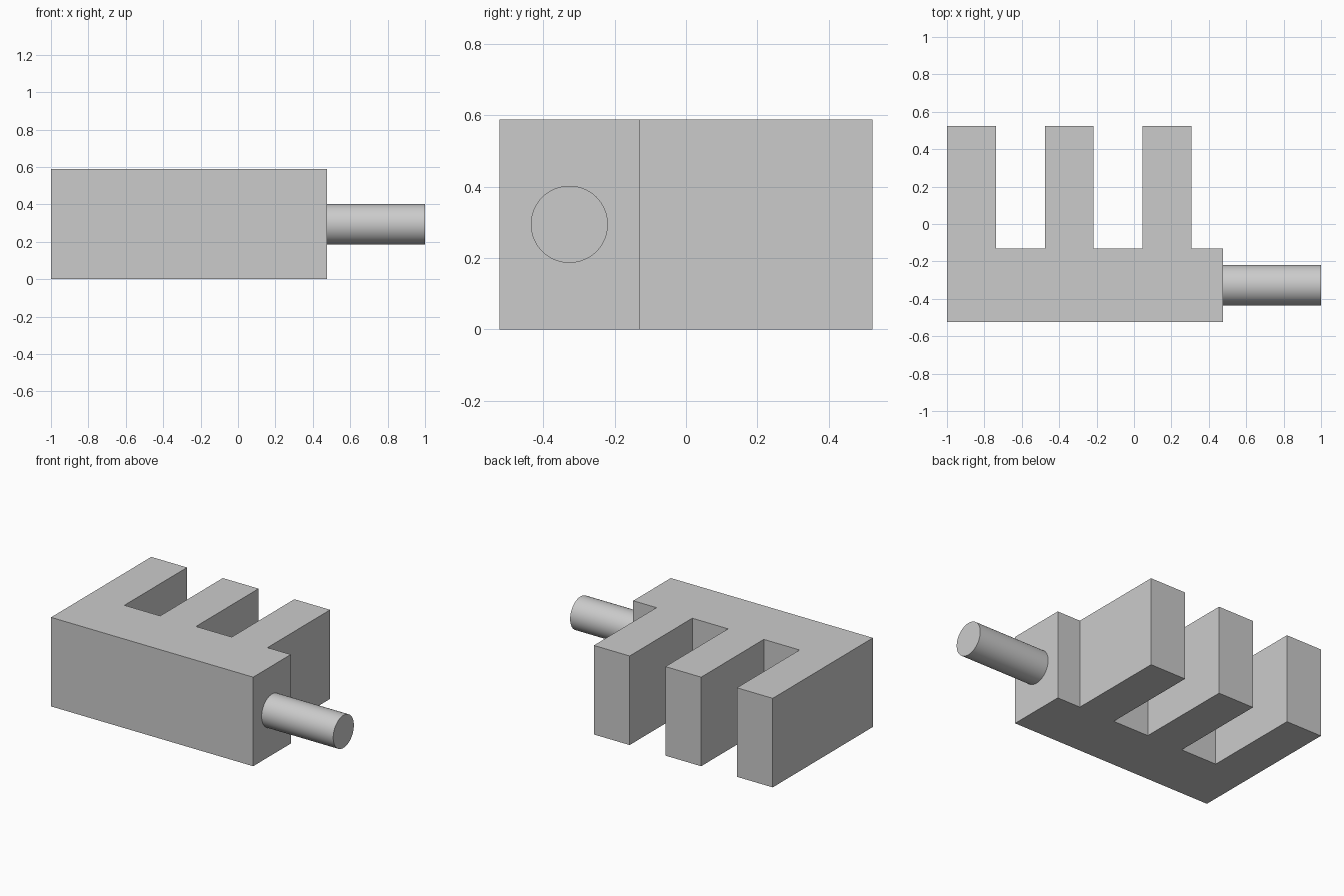
import bpy
import bmesh
from math import pi

cube = bpy.data.objects.get("Cube")
if cube:
    bpy.data.objects.remove(cube, do_unlink=True)

# Layout
U = 2 / 15.3                      # base unit
HEIGHT = 4.5 * U
FRONT, STEP, BACK = -4 * U, -U, 4 * U
LEFT_END, BODY_END = -1.0, -1 + 11.3 * U
FINGER, PITCH = 2 * U, 4 * U

# Single plain colour
grey = bpy.data.materials.new("light_grey")
grey.use_nodes = True
colour = (0.6, 0.6, 0.6, 1)
grey.diffuse_color = colour
grey.node_tree.nodes["Principled BSDF"].inputs["Base Color"].default_value = colour

# Comb outline: straight front edge, three fingers pointing back
outline = [(LEFT_END, FRONT), (BODY_END, FRONT), (BODY_END, STEP)]
for i in (2, 1, 0):
    x = LEFT_END + i * PITCH
    outline += [(x + FINGER, STEP), (x + FINGER, BACK), (x, BACK)]
    if i:
        outline.append((x, STEP))

# Comb block: outline extruded upward
bm = bmesh.new()
base = bm.faces.new([bm.verts.new((x, y, 0)) for x, y in outline])
top = bmesh.ops.extrude_face_region(bm, geom=[base], use_keep_orig=True)
bmesh.ops.translate(bm, vec=(0, 0, HEIGHT),
                    verts=[v for v in top["geom"] if isinstance(v, bmesh.types.BMVert)])
bmesh.ops.recalc_face_normals(bm, faces=bm.faces)
mesh = bpy.data.meshes.new("comb_block")
bm.to_mesh(mesh)
bm.free()
mesh.materials.append(grey)
block = bpy.data.objects.new("comb_block", mesh)
bpy.context.collection.objects.link(block)

# Round shaft on the end of the body
bpy.ops.mesh.primitive_cylinder_add(
    vertices=64, radius=0.108, depth=1 - BODY_END,
    location=((1 + BODY_END) / 2, (FRONT + STEP) / 2, HEIGHT / 2),
    rotation=(0, pi / 2, 0))
shaft = bpy.context.object
shaft.name = "shaft"
shaft.data.materials.append(grey)
bpy.ops.object.shade_smooth_by_angle()
